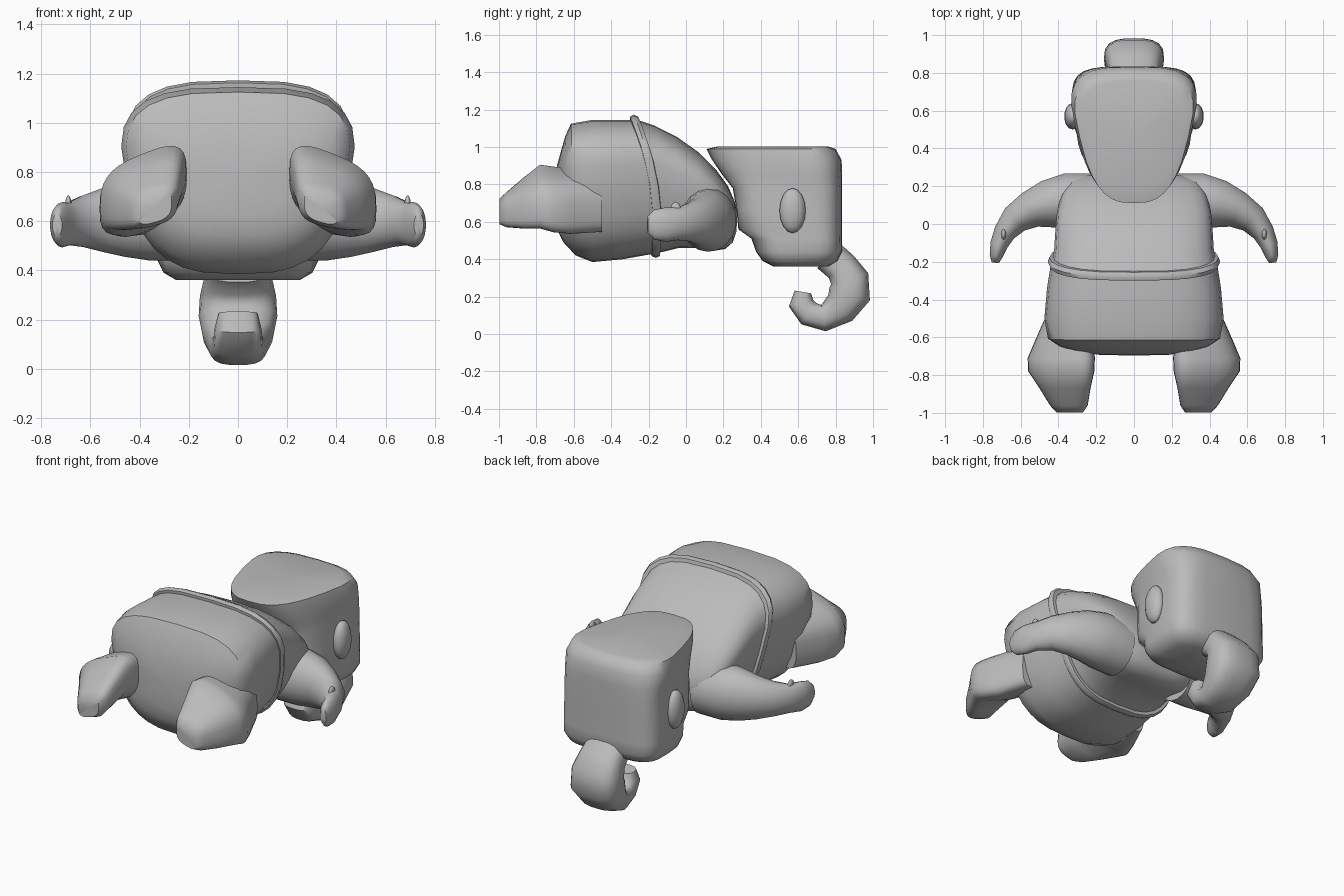
import bpy, bmesh, math
from mathutils import Vector

cube = bpy.data.objects.get("Cube")
if cube:
    bpy.data.objects.remove(cube, do_unlink=True)

GREY = (0.5, 0.5, 0.5, 1)
mat = bpy.data.materials.new("plain grey")
mat.use_nodes = True
mat.diffuse_color = GREY
mat.node_tree.nodes["Principled BSDF"].inputs["Base Color"].default_value = GREY
X, Y, Z = Vector((1, 0, 0)), Vector((0, 1, 0)), Vector((0, 0, 1))


def ring(c, a, b, power=2, taper=0, bow=0, n=28):
    """Rounded-box outline; taper narrows the -b end, bow pushes the middle to +y."""
    pts = []
    for i in range(n):
        t = 2 * math.pi * i / n
        u, v = [math.copysign(abs(f(t)) ** (2 / power), f(t)) for f in (math.cos, math.sin)]
        u *= 1 - taper * (1 - v) / 2
        pts.append(Vector(c) + Vector(a) * u + Vector(b) * v + Y * bow * (1 - v * v))
    return pts


def finish(name, bm, mirrored=False, angle=50):
    bmesh.ops.recalc_face_normals(bm, faces=bm.faces)
    mesh = bpy.data.meshes.new(name)
    bm.to_mesh(mesh)
    bm.free()
    mesh.materials.append(mat)
    ob = bpy.data.objects.new(name, mesh)
    bpy.context.collection.objects.link(ob)
    if mirrored:
        ob.modifiers.new("mirror", 'MIRROR')
    bpy.ops.object.select_all(action='DESELECT')
    ob.select_set(True)
    bpy.context.view_layer.objects.active = ob
    bpy.ops.object.shade_smooth_by_angle(angle=math.radians(angle))
    return ob


def loft(name, rings, mirrored=False):
    bm = bmesh.new()
    loops = [[bm.verts.new(p) for p in r] for r in rings]
    n = len(loops[0])
    for r, s in zip(loops, loops[1:]):
        for i in range(n):
            j = (i + 1) % n
            bm.faces.new((r[i], r[j], s[j], s[i]))
    # Domed fan at each end
    for r in (loops[0], loops[-1]):
        mid = bm.verts.new(sum((v.co for v in r), Vector()) / n)
        for i in range(n):
            bm.faces.new((r[i], r[(i + 1) % n], mid))
    return finish(name, bm, mirrored)


def ball(name, c, size, mirrored=True):
    bm = bmesh.new()
    bmesh.ops.create_uvsphere(bm, u_segments=14, v_segments=8, radius=1)
    for v in bm.verts:
        v.co = Vector(c) + Vector([p * s for p, s in zip(v.co, size)])
    return finish(name, bm, mirrored)


def body_ring(yt, zt, yb, zb, w, bow=0.0, grow=0.0):
    top, bot = Vector((0, yt, zt)), Vector((0, yb, zb))
    half = (top - bot) / 2
    return ring((top + bot) / 2, X * (w * 1.07 + grow),
                half + half.normalized() * grow, 3, 0.28, bow)


# Rear of the torso
loft("trousers", [body_ring(*r) for r in (
    (-.69, .9, -.695, .62, .2), (-.665, .99, -.68, .54, .33),
    (-.645, 1.06, -.655, .49, .41), (-.615, 1.125, -.59, .42, .475),
    (-.5, 1.145, -.5, .385, .495), (-.36, 1.145, -.34, .4, .48, .02),
    (-.26, 1.145, -.17, .43, .455, .05))])

# Domed front of the torso
loft("shirt", [body_ring(*r) for r in (
    (-.26, 1.145, -.17, .43, .45, .05), (-.17, 1.115, -.12, .44, .44, .03),
    (-.05, 1.055, -.04, .46, .435), (.07, .97, .06, .46, .425),
    (.16, .88, .15, .445, .4), (.225, .79, .21, .455, .36),
    (.26, .71, .25, .49, .27), (.275, .65, .27, .55, .13))])

# Rolled hem around the waist
loft("waistband", [body_ring(-.275 + d, 1.145, -.165 + d, .435, .45, .05, g)
                   for d, g in ((-.025, -.01), (-.022, .018), (0, .028), (.022, .018), (.025, -.01))])

# Stubby legs
loft("leg", [ring((x, y, z), (w, 0, -s), (0, 0, h), 3) for x, y, z, w, s, h in (
    (.33, -.45, .7, .12, .04, .14), (.37, -.62, .71, .155, .06, .15),
    (.385, -.71, .72, .178, .07, .145), (.385, -.78, .735, .175, .07, .14),
    (.365, -.87, .7, .135, .05, .115), (.345, -.96, .665, .1, .025, .085),
    (.34, -.998, .655, .07, .02, .06))], True)


def tube(name, path, cross_axis, mirrored=False, power=2):
    """Each path entry is x, y, z, then the half width and half height."""
    pts = [Vector(p[:3]) for p in path]
    rings = []
    for i, p in enumerate(path):
        t = (pts[min(i + 1, len(pts) - 1)] - pts[max(i - 1, 0)]).normalized()
        rings.append(ring(pts[i], cross_axis * p[3], t.cross(cross_axis) * p[4], power, n=18))
    return loft(name, rings, mirrored)


# Arms curving outward and back to the hands
tube("arm", (
    (.22, .12, .6, .16, .15), (.36, .12, .61, .17, .15), (.46, .105, .61, .155, .128),
    (.55, .075, .605, .13, .1), (.63, .025, .6, .105, .08), (.685, -.045, .59, .088, .06),
    (.715, -.11, .585, .092, .048), (.73, -.17, .585, .08, .035),
    (.735, -.205, .585, .045, .02)), Z, True)
ball("thumb", (.69, -.055, .66), (.014, .03, .045))

# Blocky head with an overhanging pointed crown
loft("head", [ring((0, (f + b) / 2, z), X * w, Y * (b - f) / 2, p, k)
              for z, f, b, w, p, k in (
    (1.003, .17, .76, .32, 2.8, .45), (.99, .11, .8, .37, 3, .45),
    (.93, .14, .832, .385, 3.2, .42), (.85, .195, .835, .37, 3.5, .35),
    (.78, .25, .835, .35, 4, .25), (.66, .27, .835, .35, 4, .2),
    (.56, .28, .835, .35, 4, .2), (.51, .35, .835, .345, 4, .15),
    (.44, .375, .835, .34, 4, .1), (.39, .41, .81, .31, 4, .05),
    (.36, .47, .76, .25, 4, 0))])
ball("ear", (.325, .57, .66), (.045, .07, .12))

# Curled trunk
tube("trunk", (
    (0, .76, .42, .13, .09), (0, .83, .36, .14, .09), (0, .875, .295, .155, .105),
    (0, .875, .215, .16, .115), (0, .825, .14, .145, .095), (0, .735, .085, .115, .072),
    (0, .655, .11, .1, .07), (0, .615, .165, .095, .068), (0, .625, .225, .08, .045)),
    X, False, 2.8)
